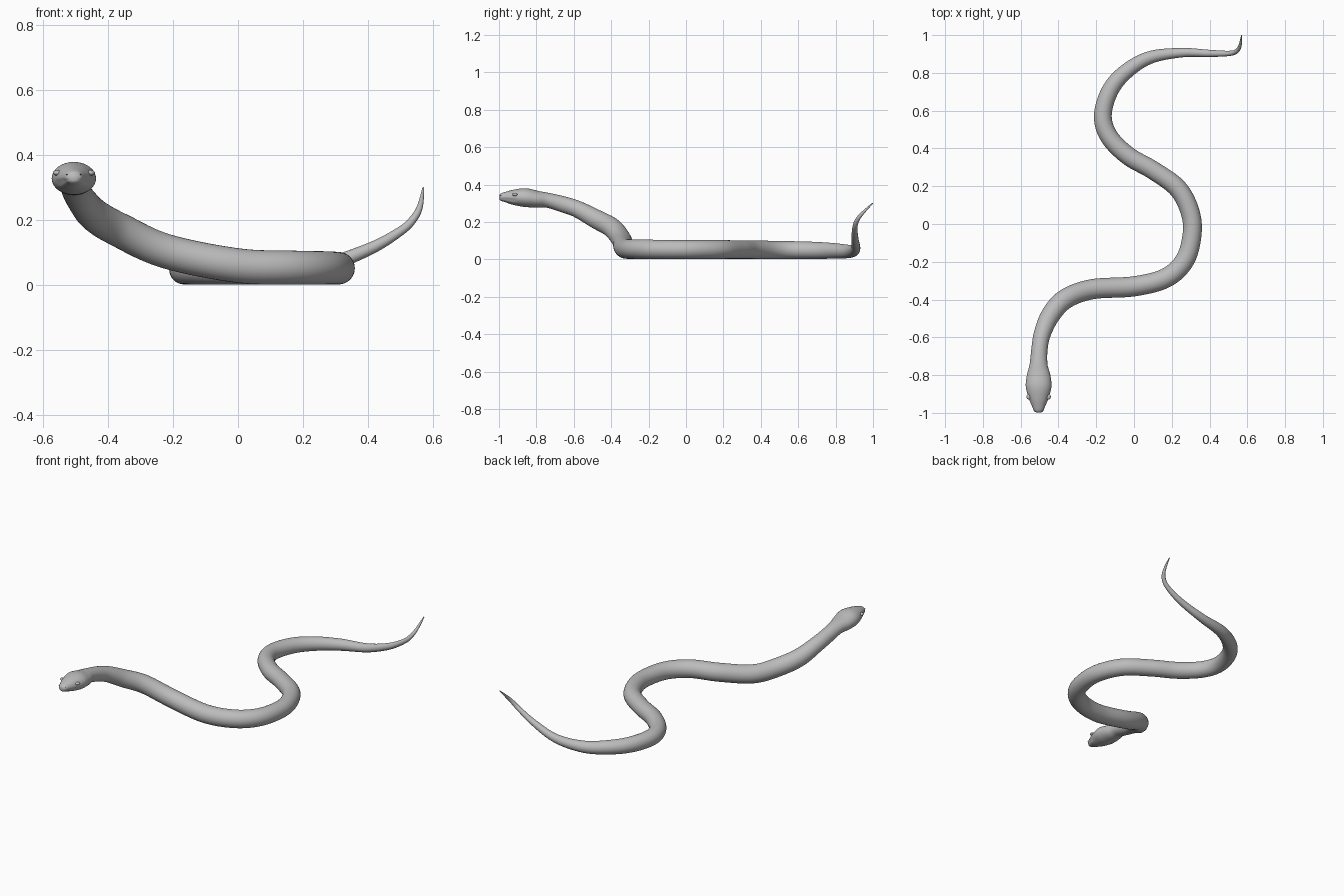
import bpy
import bmesh
import math
from mathutils import Vector
from mathutils.bvhtree import BVHTree

if "Cube" in bpy.data.objects:
    bpy.data.objects.remove(bpy.data.objects["Cube"])

SIDES = 32
STEPS = 8
HEAD_X = -0.505


def make_material(name, value):
    material = bpy.data.materials.new(name)
    material.use_nodes = True
    colour = (value, value, value, 1)
    material.diffuse_color = colour
    material.node_tree.nodes["Principled BSDF"].inputs["Base Color"].default_value = colour
    return material


skin_grey = make_material("skin grey", 0.5)
nostril_grey = make_material("nostril dark grey", 0.08)

# Head stations: y, z, half width, half height
head_stations = [
    (-.998, .332, .012, .011), (-.99, .332, .024, .019), (-.965, .333, .035, .028),
    (-.92, .332, .053, .041), (-.86, .33, .068, .05), (-.8, .322, .062, .045),
    (-.74, .316, .047, .04),
]

# Body stations: x, y, z, radius, from the neck to the tip of the tail
body_stations = [
    (-.5, -.66, .295, .043), (-.485, -.58, .268, .045), (-.44, -.48, .215, .051),
    (-.36, -.395, .168, .053), (-.22, -.345, .105, .053), (0, -.33, .061, .053),
    (.17, -.285, .055, .052), (.27, -.19, .054, .051), (.308, -.05, .053, .05),
    (.295, .07, .053, .05), (.23, .19, .053, .05), (.1, .285, .052, .049),
    (-.03, .36, .052, .049), (-.13, .46, .051, .048), (-.165, .57, .05, .047),
    (-.13, .7, .048, .045), (-.05, .8, .045, .041), (.08, .88, .043, .034),
    (.25, .907, .058, .025), (.4, .903, .11, .019), (.5, .903, .167, .014),
    (.54, .913, .205, .012), (.56, .94, .243, .009), (.57, .998, .3, .003),
]

stations = [(HEAD_X, *row) for row in head_stations]
stations += [(*row, row[-1]) for row in body_stations]


def catmull_rom(p0, p1, p2, p3, t):
    return [0.5 * (2 * b + (c - a) * t + (2 * a - 5 * b + 4 * c - d) * t * t
                   + (3 * b - a - 3 * c + d) * t ** 3)
            for a, b, c, d in zip(p0, p1, p2, p3)]


def smooth_stations(rows):
    result = []
    last = len(rows) - 1
    for i in range(last):
        near = [rows[max(0, min(last, i + k))] for k in (-1, 0, 1, 2)]
        result += [catmull_rom(*near, s / STEPS) for s in range(STEPS)]
    return result + [list(rows[last])]


def add_object(name, bm, material):
    bmesh.ops.recalc_face_normals(bm, faces=bm.faces)
    mesh = bpy.data.meshes.new(name)
    bm.to_mesh(mesh)
    obj = bpy.data.objects.new(name, mesh)
    bpy.context.scene.collection.objects.link(obj)
    mesh.materials.append(material)
    for polygon in mesh.polygons:
        polygon.use_smooth = True
    return obj


# Head, body and tail: one skin lofted along the smoothed centre line
path = smooth_stations(stations)
centres = [Vector(row[:3]) for row in path]
skin = bmesh.new()
rings = []
for i, row in enumerate(path):
    forward = (centres[min(i + 1, len(path) - 1)] - centres[max(i - 1, 0)]).normalized()
    side = forward.cross(Vector((0, 0, 1))).normalized()
    up = side.cross(forward)
    # The mouth crease fades out behind the jaw
    crease = 0.09 * max(0, min(1, (-0.9 - row[1]) / 0.02))
    ring = []
    for k in range(SIDES):
        angle = math.tau * k / SIDES
        pull = 1 - crease if k in (SIDES - 2, SIDES // 2 + 2) else 1
        offset = side * math.cos(angle) * row[3] + up * math.sin(angle) * row[4]
        ring.append(skin.verts.new(centres[i] + offset * pull))
    rings.append(ring)
for a, b in zip(rings, rings[1:]):
    for k in range(SIDES):
        n = (k + 1) % SIDES
        skin.faces.new((a[k], a[n], b[n], b[k]))
skin.faces.new(rings[0])
skin.faces.new(rings[-1])
surface = BVHTree.FromBMesh(skin)
add_object("snake_body", skin, skin_grey)
skin.free()


# Eyes and nostrils: small domes seated on the skin, mirrored across the head
def add_dome(name, x, y, z, radius, material):
    point, normal, _, _ = surface.find_nearest(Vector((HEAD_X + x, y, z)))
    bm = bmesh.new()
    bmesh.ops.create_uvsphere(bm, u_segments=20, v_segments=12, radius=radius)
    bmesh.ops.scale(bm, vec=(1, 1, 0.6), verts=bm.verts)
    obj = add_object(name, bm, material)
    bm.free()
    obj.rotation_euler = normal.to_track_quat("Z", "Y").to_euler()
    obj.location = point


for label, sign in (("left", 1), ("right", -1)):
    add_dome(label + "_eye", sign * 0.06, -0.918, 0.35, 0.014, skin_grey)
    add_dome(label + "_nostril", sign * 0.021, -0.99, 0.341, 0.003, nostril_grey)
